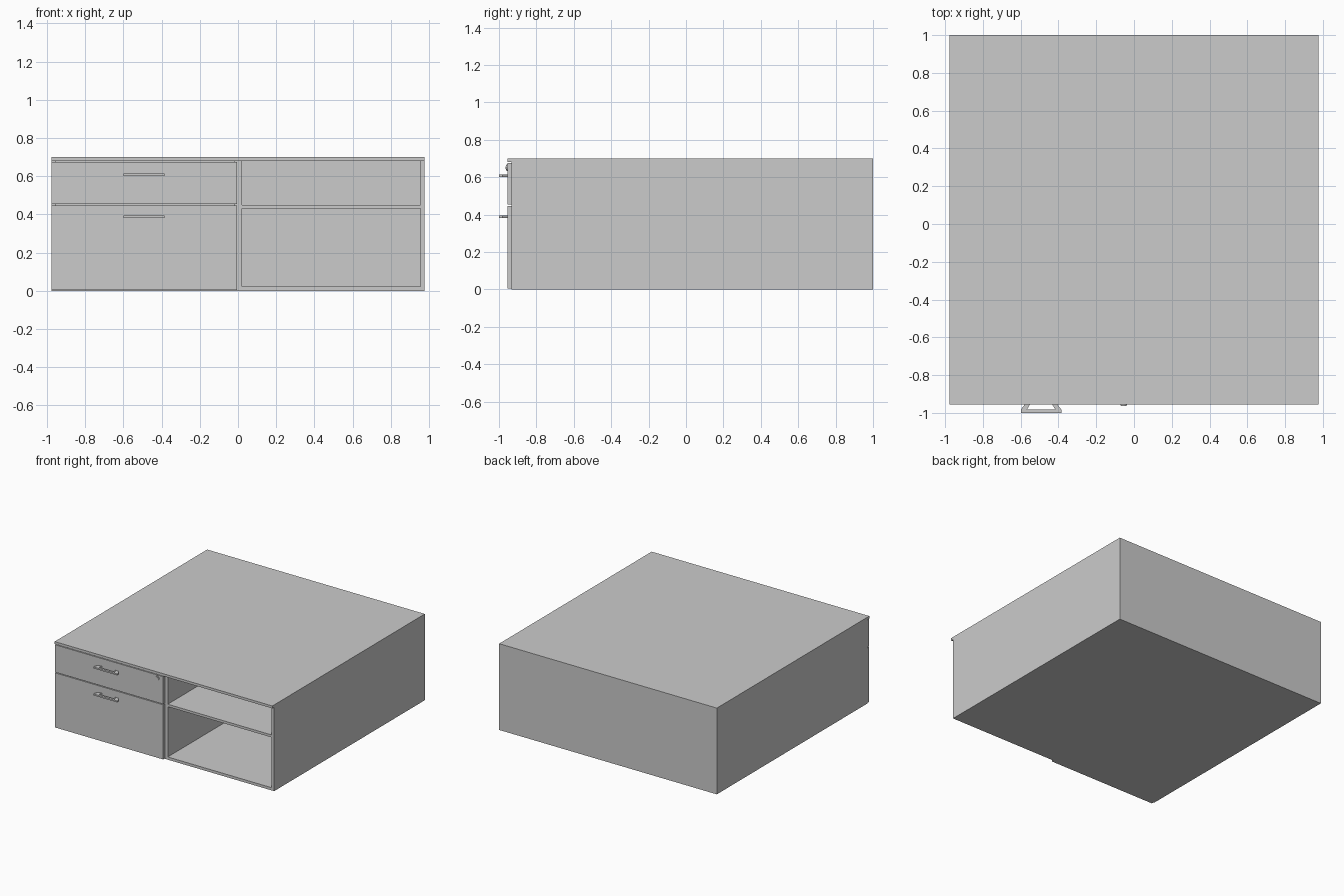
import bpy, bmesh, math

if "Cube" in bpy.data.objects:
    bpy.data.objects.remove(bpy.data.objects["Cube"])

T = 0.022          # panel thickness
FRONT = -0.932     # front edge of the carcass
BACK = 1.0
W = 0.977          # half width


def box(name, x0, x1, y0, y1, z0, z1):
    bm = bmesh.new()
    bmesh.ops.create_cube(bm, size=1)
    for v in bm.verts:
        v.co = (x1 if v.co.x > 0 else x0,
                y1 if v.co.y > 0 else y0,
                z1 if v.co.z > 0 else z0)
    me = bpy.data.meshes.new(name)
    bm.to_mesh(me)
    bm.free()
    ob = bpy.data.objects.new(name, me)
    bpy.context.collection.objects.link(ob)
    return ob


def prism(name, outline, z0, z1):
    """Extrude an xy outline upward."""
    bm = bmesh.new()
    face = bm.faces.new([bm.verts.new((x, y, z0)) for x, y in outline])
    ext = bmesh.ops.extrude_face_region(bm, geom=[face])["geom"]
    bmesh.ops.translate(bm, vec=(0, 0, z1 - z0),
                        verts=[g for g in ext if isinstance(g, bmesh.types.BMVert)])
    bmesh.ops.recalc_face_normals(bm, faces=bm.faces)
    me = bpy.data.meshes.new(name)
    bm.to_mesh(me)
    bm.free()
    ob = bpy.data.objects.new(name, me)
    bpy.context.collection.objects.link(ob)
    return ob


def disc(name, x, z, r, y0, y1, sides=24):
    bpy.ops.mesh.primitive_cylinder_add(vertices=sides, radius=r, depth=y1 - y0,
                                        location=(x, (y0 + y1) / 2, z),
                                        rotation=(math.pi / 2, 0, 0))
    ob = bpy.context.object
    ob.name = name
    bpy.ops.object.shade_smooth_by_angle()
    return ob


# Carcass: top overhangs to the drawer faces
box("top_panel", -W, W, -0.955, BACK, 0.68, 0.70)
box("bottom_panel", -W, W, FRONT, BACK, 0, T)
box("back_panel", -W, W, BACK - T, BACK, T, 0.68)
box("left_side", -W, -W + T, FRONT, BACK - T, T, 0.68)
box("right_side", W - T, W, FRONT, BACK - T, T, 0.68)
box("drawer_side", -T, 0, FRONT, BACK - T, T, 0.68)
box("divider", 0, T, FRONT, BACK - T, T, 0.68)

# Shelf in the open half
box("shelf", T, W - T, FRONT, BACK - T, 0.43, 0.45)

# Drawer fronts
box("upper_drawer_front", -W + 0.002, -0.004, -0.955, FRONT, 0.453, 0.675)
box("lower_drawer_front", -W + 0.002, -0.004, -0.955, FRONT, 0.004, 0.447)

# Bow handles: grip bar with two flared feet
CX = -0.492
for label, z in (("upper", 0.607), ("lower", 0.388)):
    box(label + "_handle_grip", CX - 0.107, CX + 0.107, -1.0, -0.982, z - 0.006, z + 0.006)
    for side, s in (("left", -1), ("right", 1)):
        foot = [(CX + s * a, y) for a, y in
                ((0.107, -0.982), (0.075, -0.982), (0.058, -0.954), (0.085, -0.954))]
        prism(f"{label}_handle_{side}_foot", foot, z - 0.006, z + 0.006)

# Lock with a key slot bar
disc("lock_rim", -0.055, 0.65, 0.017, -0.961, -0.954)
disc("lock_core", -0.055, 0.65, 0.011, -0.963, -0.96)
box("key_slot", -0.057, -0.053, -0.964, -0.962, 0.643, 0.657)
